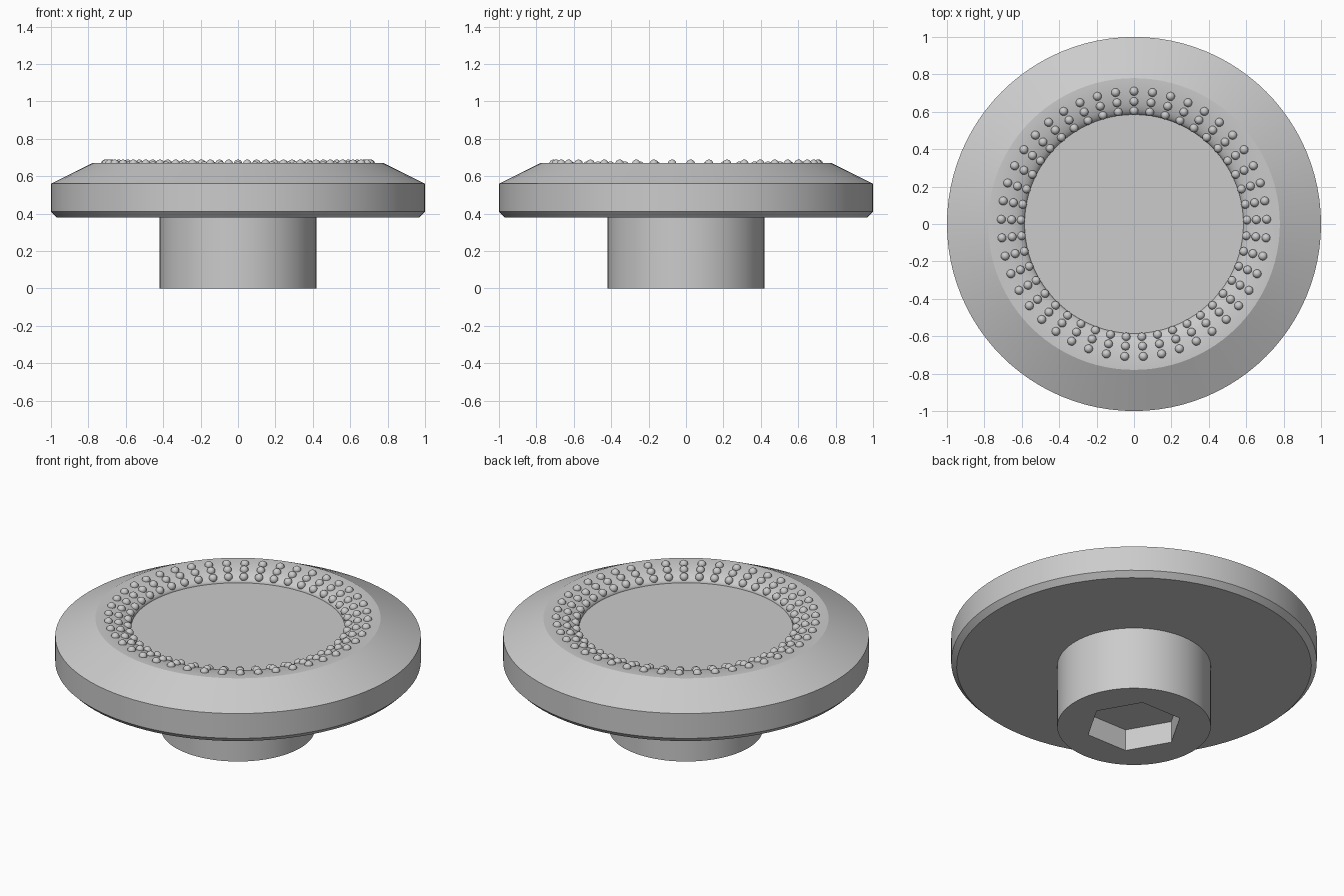
import bpy, bmesh, math
from mathutils import Matrix

if "Cube" in bpy.data.objects:
    bpy.data.objects.remove(bpy.data.objects["Cube"])

SEG = 96  # divisible by 6 so the hex corners land on vertices

grey = bpy.data.materials.new("plain_grey")
grey.diffuse_color = (0.6, 0.6, 0.6, 1)
grey.use_nodes = True
grey.node_tree.nodes["Principled BSDF"].inputs["Base Color"].default_value = grey.diffuse_color


def finish(name, bm, angle):
    me = bpy.data.meshes.new(name)
    bm.to_mesh(me)
    bm.free()
    ob = bpy.data.objects.new(name, me)
    bpy.context.collection.objects.link(ob)
    me.materials.append(grey)
    bpy.ops.object.select_all(action='DESELECT')
    bpy.context.view_layer.objects.active = ob
    ob.select_set(True)
    bpy.ops.object.shade_smooth_by_angle(angle=math.radians(angle))
    return ob


def ring(bm, r, z, hexagon=False):
    verts = []
    for i in range(SEG):
        a = 2 * math.pi * i / SEG
        k = r
        if hexagon:
            k *= math.cos(math.pi / 6) / math.cos(a % (math.pi / 3) - math.pi / 6)
        verts.append(bm.verts.new((k * math.cos(a), k * math.sin(a), z)))
    return verts


def lathe(name, profile, cap_first=False, cap_last=False):
    """Spin (radius, height, is_hex) points, listed from the bottom outwards and up."""
    bm = bmesh.new()
    rings = [ring(bm, *p) for p in profile]
    for a, b in zip(rings, rings[1:]):
        for i in range(SEG):
            j = (i + 1) % SEG
            bm.faces.new((a[i], a[j], b[j], b[i]))
    if cap_first:
        bm.faces.new(rings[0][::-1])
    if cap_last:
        bm.faces.new(rings[-1])
    return finish(name, bm, 20)


# Stem with a hexagonal socket in its underside
lathe("stem", [(0.266, 0.13, True), (0.266, 0, True), (0.42, 0), (0.42, 0.38)],
      cap_first=True)

# Dished cap: rim rounds over inwards down to a flat centre
IN_R, OUT_R, LOW, TOP = 0.585, 0.78, 0.61, 0.67


def rim_height(r):
    return LOW + (TOP - LOW) * math.sqrt(max(0, 1 - ((OUT_R - r) / (OUT_R - IN_R)) ** 2))


profile = [(0.42, 0.38), (0.97, 0.38), (1, 0.41), (1, 0.56)]
for i in range(25):
    r = OUT_R - (OUT_R - IN_R) * math.sin(math.pi / 2 * i / 24)
    profile.append((r, rim_height(r)))
lathe("cap", profile, cap_last=True)

# Three rows of beads around the rim
bm = bmesh.new()
for r in (0.605, 0.655, 0.71):
    for i in range(45):
        a = math.pi / 2 + 2 * math.pi * i / 45
        pos = Matrix.Translation((r * math.cos(a), r * math.sin(a), rim_height(r)))
        bmesh.ops.create_uvsphere(bm, u_segments=16, v_segments=10, radius=0.023, matrix=pos)
finish("grip_beads", bm, 60)
